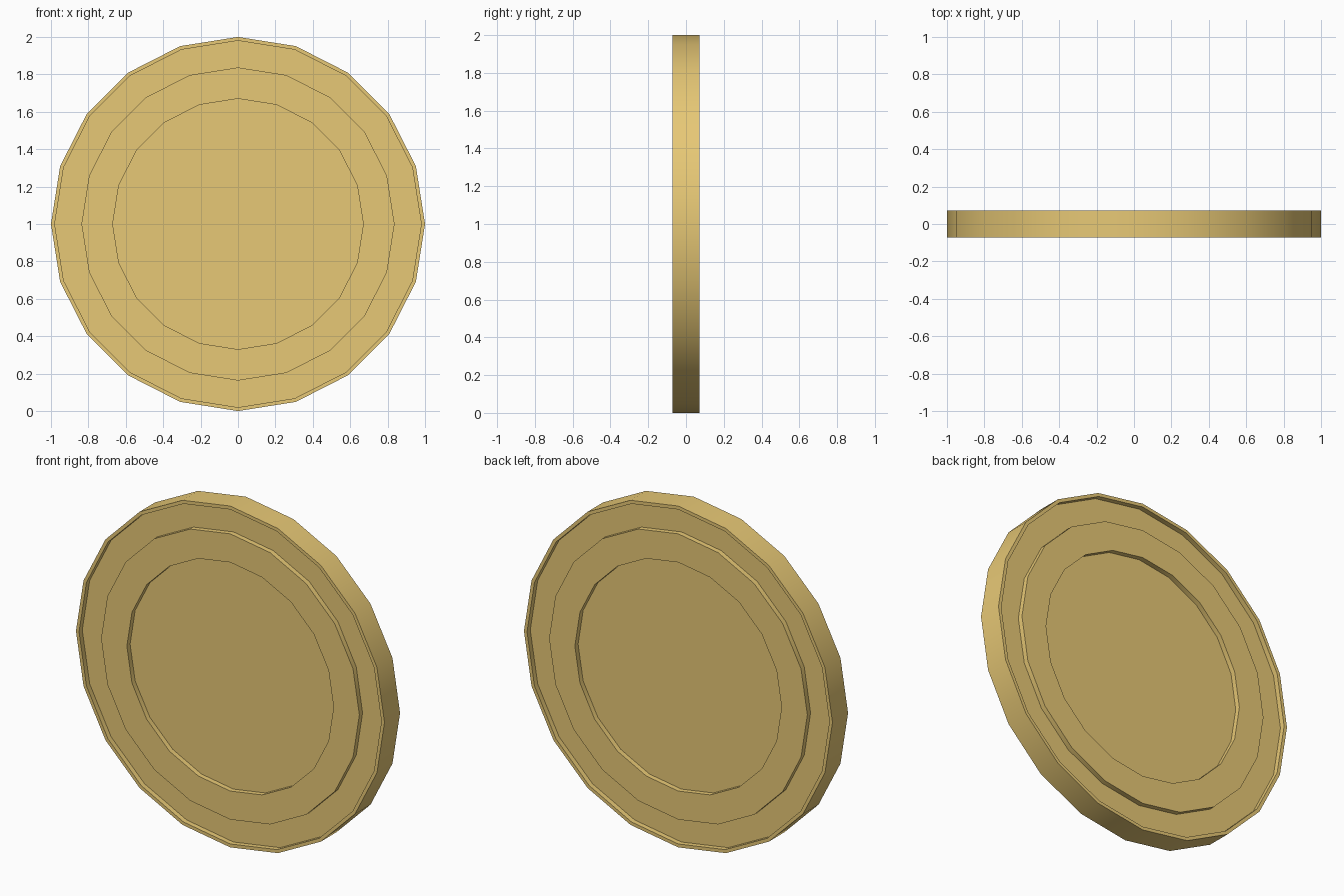
import bpy, bmesh
from math import sin, cos, pi, radians

if "Cube" in bpy.data.objects:
    bpy.data.objects.remove(bpy.data.objects["Cube"])

SIDES = 20
HALF = 0.072      # half thickness
FLOOR = 0.042     # half thickness at the recessed areas

# Half profile (radius, height): centre recess, raised ring, groove, thin rim
half = [(0.67, FLOOR), (0.67, HALF), (0.837, HALF),
        (0.837, FLOOR), (0.98, FLOOR), (0.98, HALF), (1.0, HALF)]
profile = [(r, -h) for r, h in half] + [(r, h) for r, h in reversed(half)]

bm = bmesh.new()
rings = []
for r, y in profile:
    rings.append([bm.verts.new((r * sin(2 * pi * i / SIDES), y,
                                1 + r * cos(2 * pi * i / SIDES)))
                  for i in range(SIDES)])

# Walls and rings between neighbouring loops
for a, b in zip(rings, rings[1:]):
    for i in range(SIDES):
        j = (i + 1) % SIDES
        bm.faces.new((a[i], a[j], b[j], b[i]))

# Flat centre discs, front and back
bm.faces.new(rings[0])
bm.faces.new(rings[-1])
bmesh.ops.recalc_face_normals(bm, faces=bm.faces[:])

mesh = bpy.data.meshes.new("coin")
bm.to_mesh(mesh)
bm.free()
coin = bpy.data.objects.new("coin", mesh)
bpy.context.collection.objects.link(coin)

# Gold colour
gold = bpy.data.materials.new("gold")
gold.diffuse_color = (0.80, 0.58, 0.18, 1)
gold.use_nodes = True
gold.node_tree.nodes["Principled BSDF"].inputs["Base Color"].default_value = gold.diffuse_color
mesh.materials.append(gold)

# Smooth around the circumference, sharp at the steps
bpy.context.view_layer.objects.active = coin
coin.select_set(True)
bpy.ops.object.shade_smooth_by_angle(angle=radians(30))
